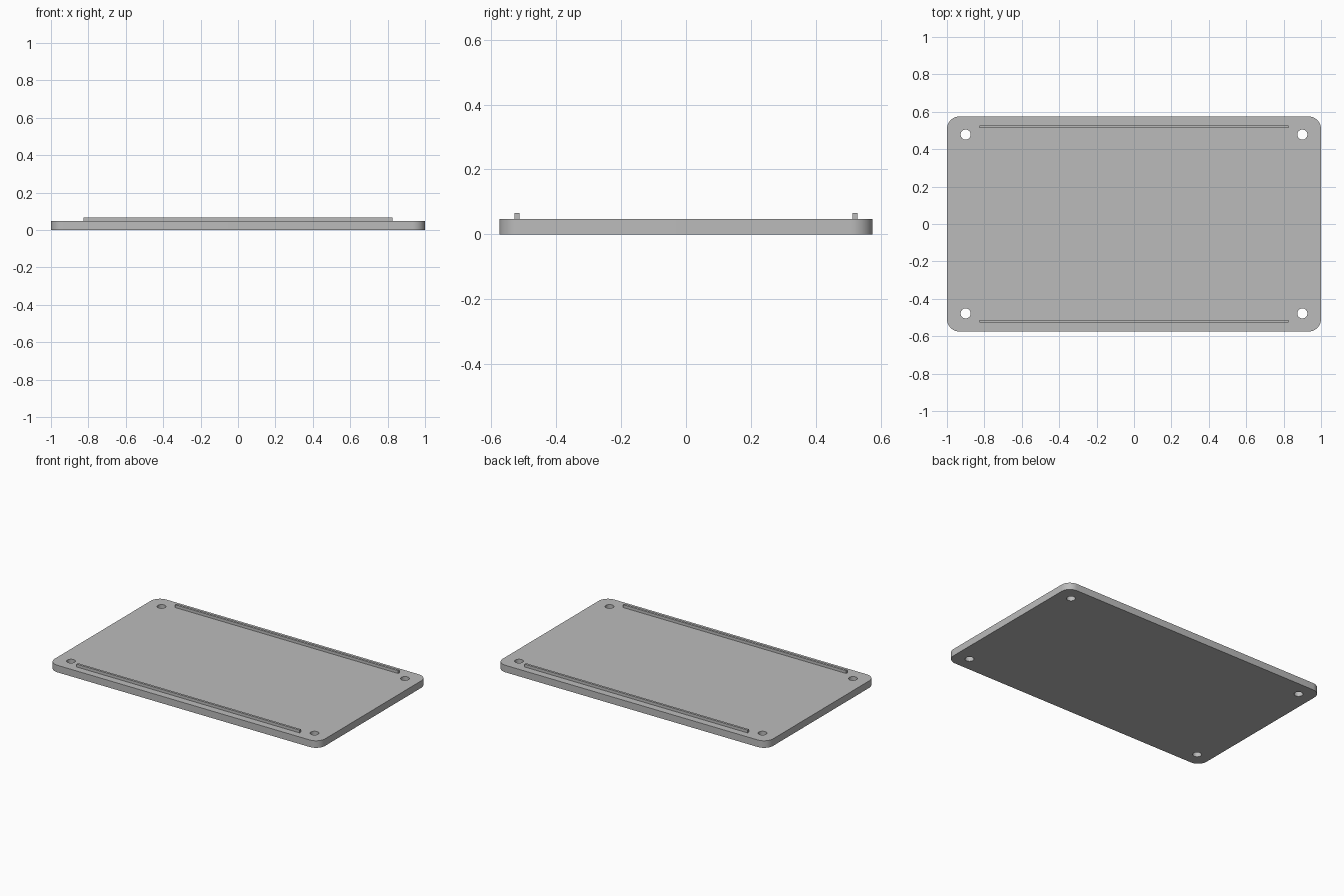
import bpy
import bmesh
import math

if "Cube" in bpy.data.objects:
    bpy.data.objects.remove(bpy.data.objects["Cube"], do_unlink=True)

HALF_X, HALF_Y, THICK, CORNER = 1.0, 0.575, 0.047, 0.067

grey = bpy.data.materials.new("plain grey")
grey.use_nodes = True
colour = (0.5, 0.5, 0.5, 1)
grey.diffuse_color = colour
grey.node_tree.nodes["Principled BSDF"].inputs["Base Color"].default_value = colour


def box(name, size, centre):
    bpy.ops.mesh.primitive_cube_add(size=1, location=centre)
    obj = bpy.context.object
    obj.name = name
    obj.scale = size
    bpy.ops.object.transform_apply(location=False, rotation=False, scale=True)
    obj.data.materials.append(grey)
    return obj


# Base plate with rounded vertical corners
plate = box("base_plate", (2 * HALF_X, 2 * HALF_Y, THICK), (0, 0, THICK / 2))
bm = bmesh.new()
bm.from_mesh(plate.data)
uprights = [e for e in bm.edges if abs(e.verts[0].co.z - e.verts[1].co.z) > THICK / 2]
bmesh.ops.bevel(bm, geom=uprights, offset=CORNER, segments=12, profile=0.5, affect="EDGES")
bm.to_mesh(plate.data)
bm.free()

# Four screw holes cut through the corners
for sx in (-1, 1):
    for sy in (-1, 1):
        bpy.ops.mesh.primitive_cylinder_add(
            vertices=32, radius=0.027, depth=0.2, location=(sx * 0.9, sy * 0.478, THICK / 2))
        cutter = bpy.context.object
        cutter.name = "screw_hole_cutter"
        cutter.data.materials.append(grey)
        cut = plate.modifiers.new("screw hole", "BOOLEAN")
        cut.operation = "DIFFERENCE"
        cut.solver = "EXACT"
        cut.object = cutter
        bpy.ops.object.select_all(action="DESELECT")
        bpy.context.view_layer.objects.active = plate
        plate.select_set(True)
        bpy.ops.object.modifier_apply(modifier=cut.name)
        bpy.data.objects.remove(cutter, do_unlink=True)
bpy.ops.object.shade_smooth_by_angle(angle=math.radians(30))

# Thin rails along the front and back edges
RAIL_TOP = 0.066
for name, side in (("front_rail", -1), ("back_rail", 1)):
    bottom = THICK - 0.005
    box(name, (1.65, 0.015, RAIL_TOP - bottom), (0, side * 0.52, (RAIL_TOP + bottom) / 2))
